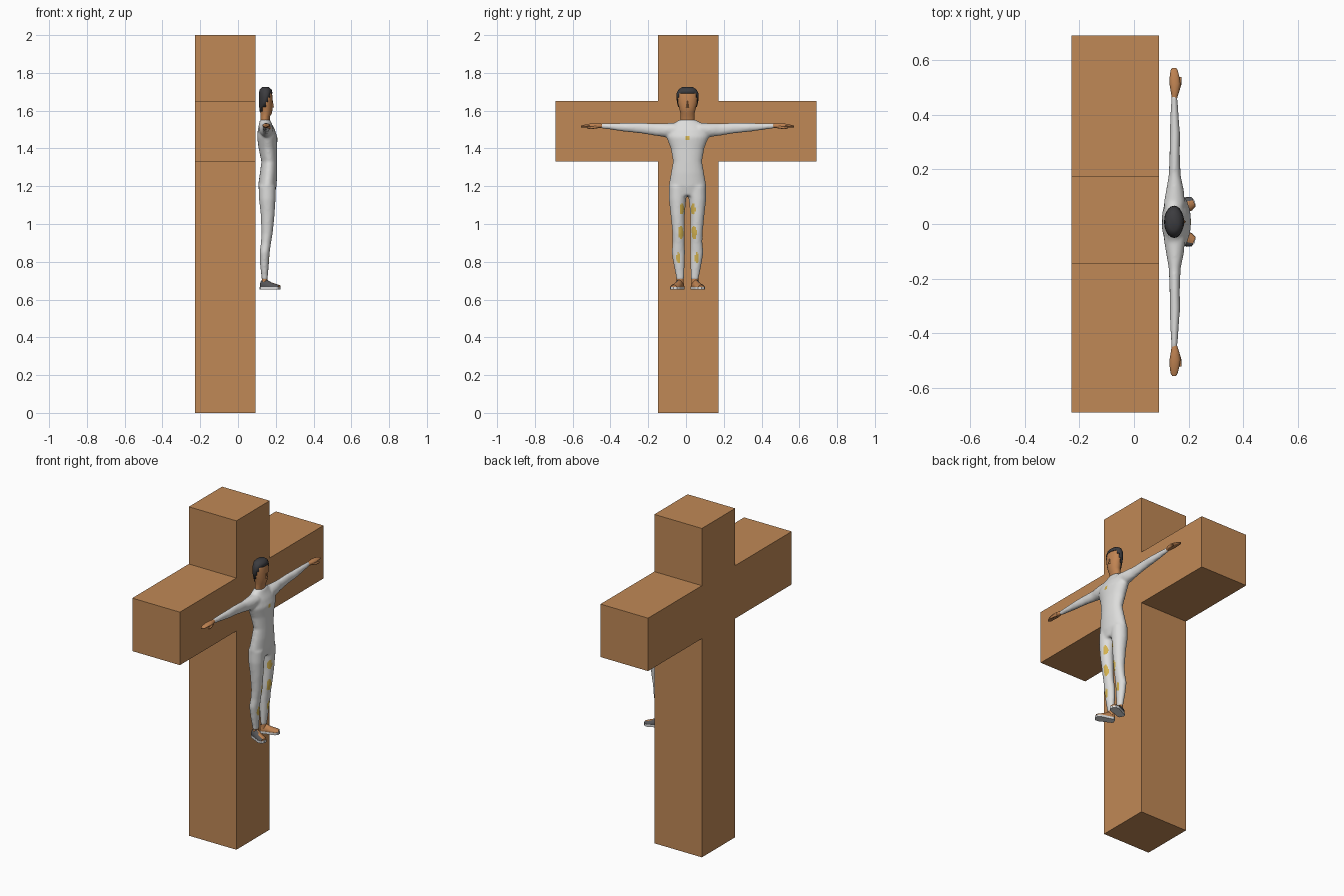
import bpy, bmesh, math
from mathutils import Matrix, Vector

if "Cube" in bpy.data.objects:
    bpy.data.objects.remove(bpy.data.objects["Cube"])

CY = 0.008  # middle of the figure, which faces +x


def material(name, r, g, b):
    m = bpy.data.materials.new(name)
    m.use_nodes = True
    m.diffuse_color = (r, g, b, 1)
    m.node_tree.nodes["Principled BSDF"].inputs["Base Color"].default_value = (r, g, b, 1)
    return m


WOOD = material("wood", 0.53, 0.25, 0.093)
SKIN = material("skin", 0.53, 0.23, 0.085)
CLOTH = material("white cloth", 0.72, 0.72, 0.71)
STAIN = material("yellow stain", 0.66, 0.45, 0.08)
HAIR = material("dark hair", 0.045, 0.045, 0.05)
SHOE = material("grey shoe", 0.09, 0.09, 0.095)
SOLE = material("pale sole", 0.72, 0.72, 0.72)


def finish(name, bm, *mats):
    bmesh.ops.recalc_face_normals(bm, faces=bm.faces)
    mesh = bpy.data.meshes.new(name)
    bm.to_mesh(mesh)
    bm.free()
    for m in mats:
        mesh.materials.append(m)
    ob = bpy.data.objects.new(name, mesh)
    bpy.context.collection.objects.link(ob)
    return ob


def smooth(ob, angle=50):
    bpy.ops.object.select_all(action='DESELECT')
    ob.select_set(True)
    bpy.context.view_layer.objects.active = ob
    bpy.ops.object.shade_smooth_by_angle(angle=math.radians(angle))


def loft(bm, sections, axis, side=1, segs=16, floor=None):
    """Capped tube of ellipses: (position on axis, centre 1, centre 2, radius 1, radius 2)."""
    rings = []
    for t, c1, c2, r1, r2 in sections:
        ring = []
        for i in range(segs):
            a = math.tau * i / segs
            u, v = c1 + r1 * math.cos(a), c2 + r2 * math.sin(a)
            x, y, z = {'x': (t, u, v), 'y': (u, t, v), 'z': (u, v, t)}[axis]
            if floor is not None:
                z = max(z, floor)
            ring.append(bm.verts.new((x, side * y + CY, z)))
        rings.append(ring)
    for lo, hi in zip(rings, rings[1:]):
        for i in range(segs):
            j = (i + 1) % segs
            bm.faces.new((lo[i], lo[j], hi[j], hi[i]))
    bm.faces.new(rings[0])
    bm.faces.new(rings[-1])


def prism(bm, points, depth):
    face = bm.faces.new([bm.verts.new(p) for p in points])
    out = bmesh.ops.extrude_face_region(bm, geom=[face])
    bmesh.ops.translate(bm, vec=depth, verts=[v for v in out["geom"] if isinstance(v, bmesh.types.BMVert)])


# Wooden cross: one outline pushed through its thickness
L, R, ARM, LOW, HIGH = -0.147, 0.173, 0.69, 1.33, 1.652
outline = [(L, 0), (R, 0), (R, LOW), (ARM, LOW), (ARM, HIGH), (R, HIGH), (R, 2), (L, 2),
           (L, HIGH), (-ARM, HIGH), (-ARM, LOW), (L, LOW)]
bm = bmesh.new()
prism(bm, [(-0.228, y, z) for y, z in outline], (0.32, 0, 0))
finish("wooden_cross", bm, WOOD)

# Suit: torso, legs and arms fused into one skin
torso = [(1.15, .155, 0, .038, .083), (1.2, .155, 0, .049, .1), (1.27, .162, 0, .046, .088),
         (1.33, .166, 0, .042, .077), (1.4, .158, 0, .049, .089), (1.46, .155, 0, .054, .112),
         (1.5, .15, 0, .045, .11), (1.53, .145, 0, .034, .08), (1.553, .143, 0, .027, .042)]
leg = [(1.2, .155, .05, .045, .048), (1.13, .155, .053, .044, .046), (1.05, .157, .052, .037, .038),
       (.95, .154, .047, .03, .033), (.9, .148, .047, .027, .032), (.85, .141, .049, .027, .036),
       (.78, .14, .044, .023, .029), (.72, .141, .039, .017, .022), (.706, .141, .039, .016, .021)]
arm = [(.06, .148, 1.5, .04, .035), (.12, .15, 1.497, .032, .037), (.17, .149, 1.5, .022, .033),
       (.25, .149, 1.508, .019, .028), (.32, .15, 1.511, .019, .024), (.4, .148, 1.516, .015, .018),
       (.465, .148, 1.52, .011, .013)]
bm = bmesh.new()
loft(bm, torso, 'z', segs=24)
for s in (1, -1):
    loft(bm, leg, 'z', s)
    loft(bm, arm, 'y', s)
suit = finish("suit", bm, CLOTH, STAIN)
remesh = suit.modifiers.new("fuse", 'REMESH')
remesh.mode = 'VOXEL'
remesh.voxel_size = 0.007
relax = suit.modifiers.new("relax", 'SMOOTH')
relax.iterations = 5
bpy.context.view_layer.objects.active = suit
suit.select_set(True)
for m in ("fuse", "relax"):
    bpy.ops.object.modifier_apply(modifier=m)

# Stains on the front of the suit: (side offset, height, half width, half height)
stains = [(.03, 1.08, .012, .03), (.035, .955, .014, .035), (.049, .82, .01, .028), (.003, 1.455, .009, .01)]
for p in suit.data.polygons:
    c = p.center
    p.material_index = int(p.normal.x > 0.2 and any(
        ((abs(c.y - CY) - y) / w) ** 2 + ((c.z - z) / h) ** 2 < 1 for y, z, w, h in stains))
smooth(suit, 80)

# Head and neck
skull = [(1.53, .142, 0, .024, .038), (1.57, .144, 0, .026, .037), (1.588, .149, 0, .031, .038),
         (1.62, .15, 0, .034, .046), (1.65, .149, 0, .034, .053), (1.68, .148, 0, .034, .055),
         (1.7, .147, 0, .031, .05), (1.715, .146, 0, .02, .034)]
bm = bmesh.new()
loft(bm, skull, 'z', segs=20)
bmesh.ops.create_cone(bm, cap_ends=True, segments=4, radius1=.009, radius2=.003, depth=.035,
                      matrix=Matrix.Translation((.181, CY, 1.635)))
smooth(finish("head", bm, SKIN))

# Hair: a cap around the skull, open at the face
cap = [(1.595, .145, 0, .03, .042), (1.62, .147, 0, .035, .05), (1.645, .147, 0, .037, .056),
       (1.67, .147, 0, .037, .059), (1.692, .147, 0, .036, .058), (1.712, .146, 0, .032, .047),
       (1.724, .145, 0, .018, .03)]
bm = bmesh.new()
loft(bm, cap, 'z', segs=20)
bm.normal_update()
open_faces = [f for f in bm.faces if f.calc_center_median().z < 1.69
              and f.calc_center_median().x > .135 + (f.calc_center_median().z - 1.62) * .55
              or f.calc_center_median().z < 1.6]
bmesh.ops.delete(bm, geom=open_faces, context='FACES')
hair = finish("hair", bm, HAIR)
hair.modifiers.new("thickness", 'SOLIDIFY').thickness = 0.005
smooth(hair)

# Hands, shoes, soles and ankles
palm = [(.45, .148, 1.52, .009, .01), (.475, .15, 1.52, .015, .013), (.505, .15, 1.521, .02, .012),
        (.535, .148, 1.52, .017, .008), (.555, .147, 1.517, .013, .006), (.564, .147, 1.516, .007, .004)]
thumb = [(.475, .157, 1.515, .008, .008), (.505, .167, 1.51, .007, .007), (.53, .17, 1.508, .004, .005)]
upper = [(-.022, 0, .667, .014, .03), (-.015, 0, .667, .021, .038), (.012, 0, .667, .022, .038),
         (.035, 0, .667, .024, .025), (.065, 0, .667, .026, .015), (.083, 0, .667, .017, .01)]
foot_sole = [(-.024, -.014), (-.016, -.021), (.03, -.024), (.065, -.027), (.082, -.019), (.088, 0),
             (.082, .019), (.065, .027), (.03, .024), (-.016, .021), (-.024, .014)]
for s, side in ((1, "left"), (-1, "right")):
    bm = bmesh.new()
    loft(bm, palm, 'y', s, 12)
    loft(bm, thumb, 'y', s, 8)
    smooth(finish(side + "_hand", bm, SKIN))

    bm = bmesh.new()
    loft(bm, [(.68, .141, .039, .015, .019), (.725, .141, .039, .014, .018)], 'z', s, 12)
    smooth(finish(side + "_ankle", bm, SKIN))

    # The foot turns outward around the heel
    turn = Matrix.Translation((.142, CY + s * .042, 0)) @ Matrix.Rotation(s * math.radians(22), 4, 'Z')
    bm = bmesh.new()
    loft(bm, upper, 'x', s, 16, floor=.664)
    bm.transform(turn @ Matrix.Translation((0, -CY, 0)))
    shoe = finish(side + "_shoe", bm, SHOE, SKIN)
    outward = turn.to_3x3() @ Vector((0, s, 0))
    for p in shoe.data.polygons:
        p.material_index = int(p.normal.dot(outward) < 0.15 and p.normal.x > -0.5)
    smooth(shoe)

    bm = bmesh.new()
    prism(bm, [(x, y, .653) for x, y in foot_sole], (0, 0, .014))
    bm.transform(turn)
    finish(side + "_sole", bm, SOLE)
